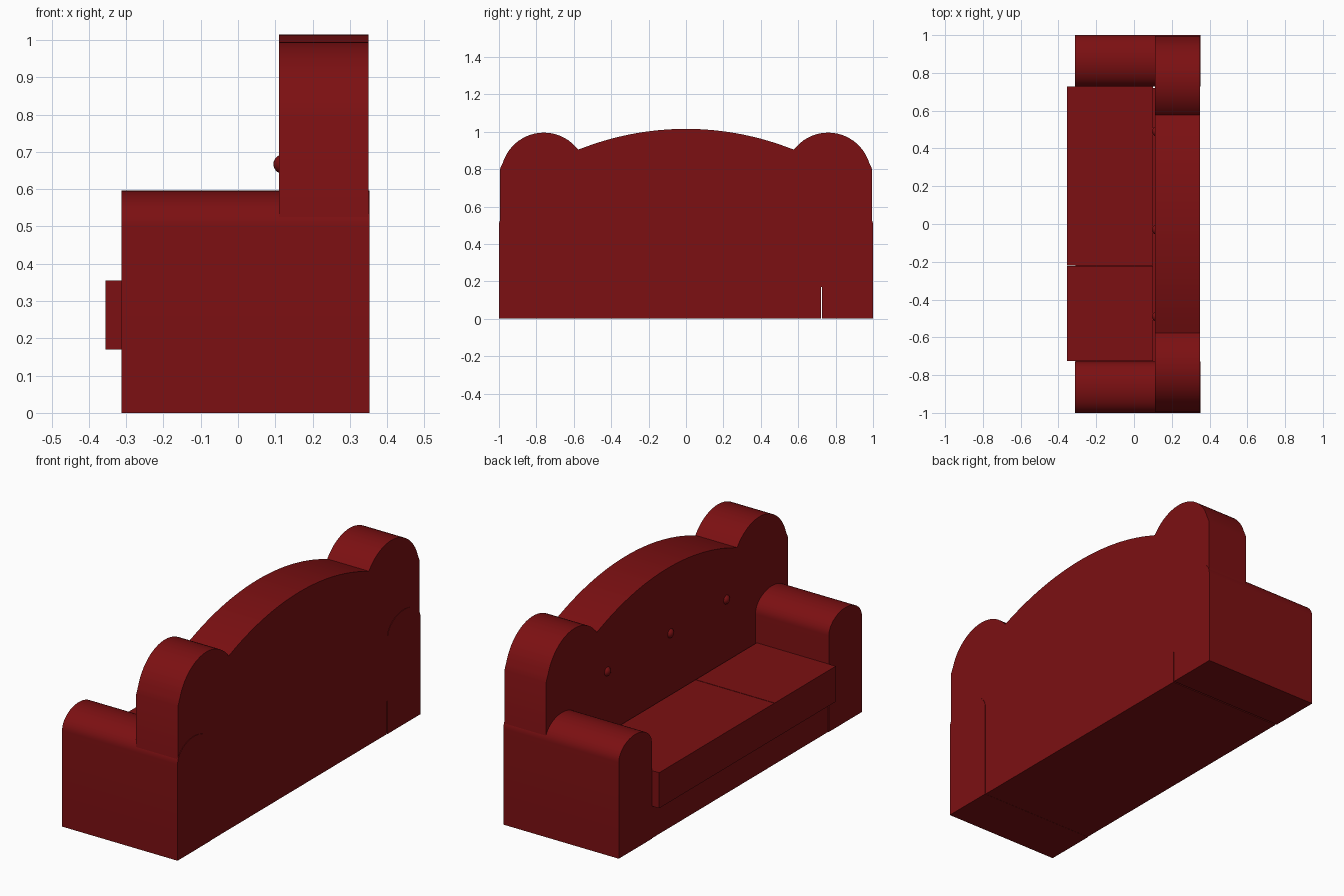
import bpy, bmesh
from math import sin, cos, pi, asin, atan2

cube = bpy.data.objects.get("Cube")
if cube:
    bpy.data.objects.remove(cube, do_unlink=True)

red = bpy.data.materials.new("dark red fabric")
red.use_nodes = True
red.diffuse_color = (0.2, 0.005, 0.006, 1)
bsdf = red.node_tree.nodes["Principled BSDF"]
bsdf.inputs["Base Color"].default_value = red.diffuse_color
bsdf.inputs["Roughness"].default_value = 0.8


def extrude_profile(name, points, x0, x1):
    """Extrude a closed (y, z) outline along x."""
    bm = bmesh.new()
    face = bm.faces.new([bm.verts.new((x0, y, z)) for y, z in points])
    moved = bmesh.ops.extrude_face_region(bm, geom=[face])["geom"]
    verts = [v for v in moved if isinstance(v, bmesh.types.BMVert)]
    bmesh.ops.translate(bm, verts=verts, vec=(x1 - x0, 0, 0))
    bmesh.ops.recalc_face_normals(bm, faces=bm.faces)
    mesh = bpy.data.meshes.new(name)
    bm.to_mesh(mesh)
    bm.free()
    obj = bpy.data.objects.new(name, mesh)
    bpy.context.collection.objects.link(obj)
    return finish(obj)


def finish(obj):
    obj.data.materials.append(red)
    bpy.ops.object.select_all(action='DESELECT')
    obj.select_set(True)
    bpy.context.view_layer.objects.active = obj
    bpy.ops.object.shade_smooth_by_angle(angle=0.5)
    return obj


def block(name, x0, x1, y0, y1, z0, z1):
    return extrude_profile(name, [(y0, z0), (y1, z0), (y1, z1), (y0, z1)], x0, x1)


def arc(cy, cz, ry, rz, a0, a1, steps):
    angles = [a0 + (a1 - a0) * i / steps for i in range(steps + 1)]
    return [(cy + ry * cos(a), cz + rz * sin(a)) for a in angles]


# Base, and the two seat cushions with a fine seam
block("base", -0.31, 0.35, -0.727, 0.721, 0, 0.17)
block("wide_seat_cushion", -0.355, 0.10, -0.22, 0.728, 0.17, 0.355)
block("narrow_seat_cushion", -0.355, 0.10, -0.725, -0.223, 0.17, 0.355)

# Round-topped arms
for side, name in ((1, "arm_left_end"), (-1, "arm_right_end")):
    top = arc(0.864, 0.5, 0.136, 0.096, 0, pi, 24)
    outline = [(0.728, 0), (1, 0)] + top
    extrude_profile(name, [(side * y, z) for y, z in outline], -0.313, 0.352)

# Backrest: a round lobe at each end and a shallow arch between them
lobe_y, lobe_z, lobe_r = 0.76, 0.765, 0.23
valley_y, valley_z = 0.58, 0.902
rise = 1.015 - valley_z
arch_r = (valley_y ** 2 + rise ** 2) / (2 * rise)
half = asin(valley_y / arch_r)
valley_angle = atan2(valley_z - lobe_z, valley_y - lobe_y)
lobe = arc(lobe_y, lobe_z, lobe_r, lobe_r, 0, valley_angle, 24)
shoulder = [(0.995, 0.17), (0.995, 0.8)]
right_lobe = shoulder + [p for p in lobe if p[1] > 0.82]
arch = arc(0, 1.015 - arch_r, arch_r, arch_r, pi / 2 - half, pi / 2 + half, 32)
left_lobe = [(-y, z) for y, z in reversed(right_lobe)]
extrude_profile("backrest", right_lobe + arch[1:-1] + left_lobe, 0.11, 0.35)

# Buttons on the backrest
for i, y in enumerate((0.49, -0.03, -0.49)):
    bpy.ops.mesh.primitive_uv_sphere_add(segments=24, ring_count=12, radius=0.026,
                                         location=(0.121, y, 0.667))
    button = bpy.context.object
    button.name = f"button_{i + 1}"
    finish(button)
